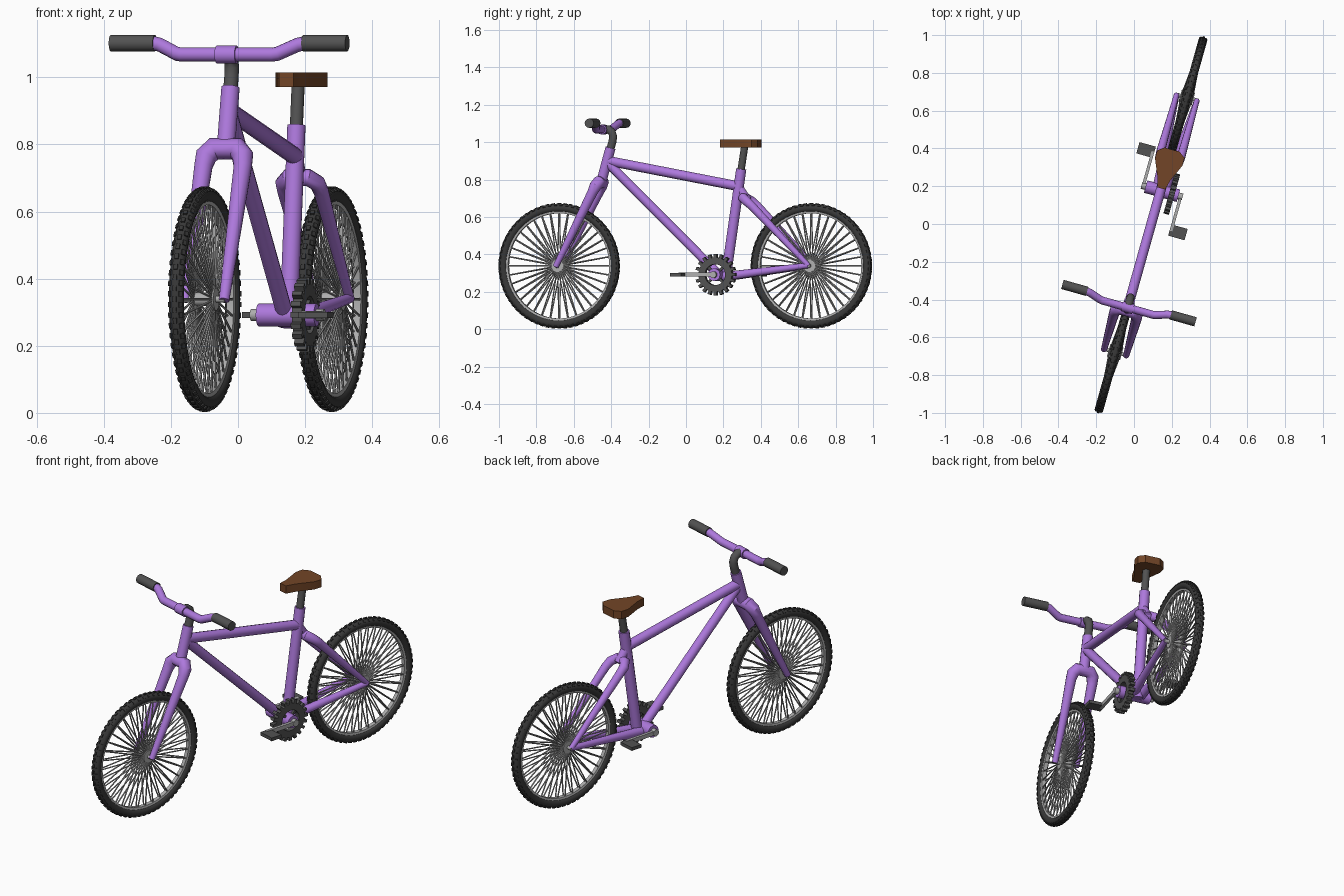
import bpy, bmesh
from math import sin, cos, pi, radians
from mathutils import Matrix, Vector

if "Cube" in bpy.data.objects:
    bpy.data.objects.remove(bpy.data.objects["Cube"])

# The bike is built along local y, then turned on the ground
PLACE = Matrix.Translation((0.09, -0.004, 0)) @ Matrix.Rotation(radians(-15.7), 4, 'Z')


def material(name, rgb):
    m = bpy.data.materials.new(name)
    m.diffuse_color = (*rgb, 1)
    m.use_nodes = True
    m.node_tree.nodes["Principled BSDF"].inputs["Base Color"].default_value = m.diffuse_color
    return m


PURPLE = material("purple_paint", (0.42, 0.19, 0.72))
BROWN = material("brown_leather", (0.17, 0.06, 0.02))
DARK = material("dark_metal", (0.085, 0.085, 0.085))
RUBBER = material("black_rubber", (0.04, 0.04, 0.04))
STEEL = material("steel", (0.42, 0.42, 0.42))


def finish(name, mesh, mat):
    ob = bpy.data.objects.new(name, mesh)
    bpy.context.collection.objects.link(ob)
    ob.matrix_world = PLACE
    mesh.materials.clear()
    mesh.materials.append(mat)
    bpy.ops.object.select_all(action='DESELECT')
    ob.select_set(True)
    bpy.context.view_layer.objects.active = ob
    bpy.ops.object.shade_smooth_by_angle(angle=radians(35))
    return ob


def from_bm(name, bm, mat):
    bmesh.ops.recalc_face_normals(bm, faces=bm.faces)
    mesh = bpy.data.meshes.new(name)
    bm.to_mesh(mesh)
    bm.free()
    return finish(name, mesh, mat)


def tube(name, pts, radii, mat):
    """Capped round tube along a path; radii is one value or one per point."""
    if not isinstance(radii, (list, tuple)):
        radii = [radii] * len(pts)
    cu = bpy.data.curves.new(name + "_path", 'CURVE')
    cu.dimensions = '3D'
    cu.bevel_depth = 1
    cu.bevel_resolution = 4
    cu.use_fill_caps = True
    sp = cu.splines.new('POLY')
    sp.points.add(len(pts) - 1)
    for p, co, r in zip(sp.points, pts, radii):
        p.co = (*co, 1)
        p.radius = r
    tmp = bpy.data.objects.new(name + "_path", cu)
    bpy.context.collection.objects.link(tmp)
    dg = bpy.context.evaluated_depsgraph_get()
    mesh = bpy.data.meshes.new_from_object(tmp.evaluated_get(dg))
    bpy.data.objects.remove(tmp)
    return finish(name, mesh, mat)


def rod(bm, a, b, r, seg=16):
    a, b = Vector(a), Vector(b)
    d = b - a
    m = Matrix.Translation((a + b) / 2) @ d.to_track_quat('Z', 'Y').to_matrix().to_4x4()
    bmesh.ops.create_cone(bm, cap_ends=True, segments=seg, radius1=r, radius2=r,
                          depth=d.length, matrix=m)


def box(bm, c, size, rot=Matrix()):
    bmesh.ops.create_cube(bm, size=1, matrix=Matrix.Translation(c) @ rot @ Matrix.Diagonal((*size, 1)))


def ring(bm, profile, c, seg):
    """Revolve a closed (x, radius) profile about the x axis at c."""
    loops = [[bm.verts.new((c[0] + x, c[1] + r * cos(2 * pi * i / seg), c[2] + r * sin(2 * pi * i / seg)))
              for x, r in profile] for i in range(seg)]
    n = len(profile)
    for i in range(seg):
        p, q = loops[i], loops[(i + 1) % seg]
        for j in range(n):
            bm.faces.new((p[j], p[(j + 1) % n], q[(j + 1) % n], q[j]))


def mirrored(half):
    """Complete a left-right symmetrical path from its left half."""
    return half + [(-x, y, z) for x, y, z in reversed(half)]


# Wheels
AZ = 0.339
for side, ay in (("front", -0.70), ("rear", 0.70)):
    c = Vector((0, ay, AZ))
    bm = bmesh.new()
    ring(bm, [(0.023 * cos(t * pi / 6), 0.310 + 0.023 * sin(t * pi / 6)) for t in range(12)], c, 64)
    for i in range(64):                                   # low tread knobs
        for tilt, off in ((0, 0), (0.8, 0.5), (-0.8, 0.5)):
            t = (i + off) * 2 * pi / 64
            r = 0.310 + 0.022 * cos(tilt)
            box(bm, c + Vector((0.022 * sin(tilt), r * cos(t), r * sin(t))), (0.012, 0.008, 0.016),
                Matrix.Rotation(t, 4, 'X') @ Matrix.Rotation(-tilt, 4, 'Z'))
    from_bm(side + "_tire", bm, RUBBER)
    bm = bmesh.new()
    ring(bm, [(-0.014, 0.294), (0.014, 0.294), (0.011, 0.281), (-0.011, 0.281)], c, 64)
    from_bm(side + "_rim", bm, STEEL)
    bm = bmesh.new()
    for i in range(36):
        for s in (-1, 1):
            a = 2 * pi * i / 36
            d = Vector((0, cos(a), sin(a)))
            rod(bm, c + d * 0.02 + Vector((s * 0.03, 0, 0)), c + d * 0.285 + Vector((s * 0.007, 0, 0)), 0.0036, 6)
    from_bm(side + "_spokes", bm, STEEL)
    bm = bmesh.new()
    rod(bm, c - Vector((0.063, 0, 0)), c + Vector((0.063, 0, 0)), 0.01)
    rod(bm, c - Vector((0.036, 0, 0)), c + Vector((0.036, 0, 0)), 0.02, 24)
    for s in (-1, 1):
        rod(bm, c + Vector((s * 0.027, 0, 0)), c + Vector((s * 0.036, 0, 0)), 0.034, 24)
    from_bm(side + "_hub", bm, STEEL)

# Frame tubes
BB = Vector((0.008, 0.187, 0.292))
tube("head_tube", [(0, -0.470, 0.775), (0, -0.415, 0.97)], 0.028, PURPLE)
tube("top_tube", [(0, -0.425, 0.90), (0, 0.295, 0.765)], 0.026, PURPLE)
tube("down_tube", [(0, -0.425, 0.885), (0, 0.19, 0.29)], 0.025, PURPLE)
tube("seat_tube", [(0, 0.222, 0.255), (0, 0.311, 0.857)], 0.028, PURPLE)
tube("bottom_bracket", [(BB.x - 0.09, *BB.yz), (BB.x + 0.09, *BB.yz)], 0.034, PURPLE)
for s, n in ((-1, "left"), (1, "right")):
    tube(n + "_chainstay", [(s * 0.022, 0.205, 0.28), (s * 0.056, 0.70, 0.342)], [0.025, 0.015], PURPLE)

# Fork and seat stays, each one arched tube
R = [0.016, 0.028, 0.033, 0.034]
tube("fork", mirrored([(-0.061, -0.703, 0.335), (-0.061, -0.497, 0.735), (-0.057, -0.483, 0.765),
                       (-0.036, -0.470, 0.787)]), R + R[::-1], PURPLE)
R = [0.014, 0.023, 0.025, 0.026]
tube("seat_stays", mirrored([(-0.056, 0.70, 0.34), (-0.056, 0.385, 0.66), (-0.052, 0.355, 0.685),
                             (-0.03, 0.330, 0.702)]), R + R[::-1], PURPLE)
tube("seat_stay_bridge", [(0, 0.30, 0.755), (0, 0.345, 0.69)], 0.024, PURPLE)

# Stem and handlebar
tube("stem", [(0, -0.43, 0.92), (0, -0.405, 1.0), (0, -0.400, 1.03), (0, -0.408, 1.055),
              (0, -0.425, 1.068), (0, -0.455, 1.07)], 0.022, DARK)
tube("handlebar", mirrored([(-0.30, -0.431, 1.102), (-0.235, -0.431, 1.102), (-0.213, -0.434, 1.097),
                            (-0.155, -0.453, 1.070), (-0.14, -0.456, 1.068)]), 0.021, PURPLE)
tube("handlebar_clamp", [(-0.031, -0.456, 1.068), (0.031, -0.456, 1.068)], 0.027, PURPLE)
for s, n in ((-1, "left"), (1, "right")):
    tube(n + "_grip", [(s * 0.230, -0.431, 1.102), (s * 0.366, -0.431, 1.102)], 0.025, DARK)

# Seat post and seat
tube("seat_post", [(0, 0.305, 0.82), (0, 0.331, 0.985)], 0.020, DARK)
half = [(0.022, 0.200), (0.034, 0.25), (0.075, 0.345), (0.075, 0.388), (0.042, 0.413)]
bm = bmesh.new()
f = bm.faces.new([bm.verts.new((x, y, 0.972)) for x, y in half + [(-x, y) for x, y in half[::-1]]])
top = bmesh.ops.extrude_face_region(bm, geom=[f])["geom"]
bmesh.ops.translate(bm, vec=(0, 0, 0.043), verts=[v for v in top if isinstance(v, bmesh.types.BMVert)])
from_bm("seat", bm, BROWN)

# Chainring: toothed ring with four arms
c = BB + Vector((0.054, 0, 0))
bm = bmesh.new()
ring(bm, [(-0.015, 0.092), (0.015, 0.092), (0.015, 0.056), (-0.015, 0.056)], c, 40)
for i in range(20):
    a = 2 * pi * i / 20
    box(bm, c + Vector((0, 0.098 * cos(a), 0.098 * sin(a))), (0.030, 0.026, 0.016), Matrix.Rotation(a, 4, 'X'))
for i in range(4):
    a = pi / 4 + pi / 2 * i
    box(bm, c + Vector((0, 0.045 * cos(a), 0.045 * sin(a))), (0.012, 0.04, 0.014), Matrix.Rotation(a, 4, 'X'))
from_bm("chainring", bm, DARK)

# Cranks and pedals, half a turn apart
for s, n in ((-1, "left"), (1, "right")):
    bm = bmesh.new()
    rod(bm, BB + Vector((s * 0.08, 0, 0)), BB + Vector((s * 0.113, 0, 0)), 0.018)
    box(bm, BB + Vector((s * 0.103, -s * 0.09, 0)), (0.016, 0.20, 0.022))
    rod(bm, BB + Vector((s * 0.10, -s * 0.18, 0)), BB + Vector((s * 0.14, -s * 0.18, 0)), 0.007)
    from_bm(n + "_crank", bm, STEEL)
    bm = bmesh.new()
    box(bm, BB + Vector((s * 0.140, -s * 0.187, 0)), (0.090, 0.062, 0.018))
    from_bm(n + "_pedal", bm, DARK)
